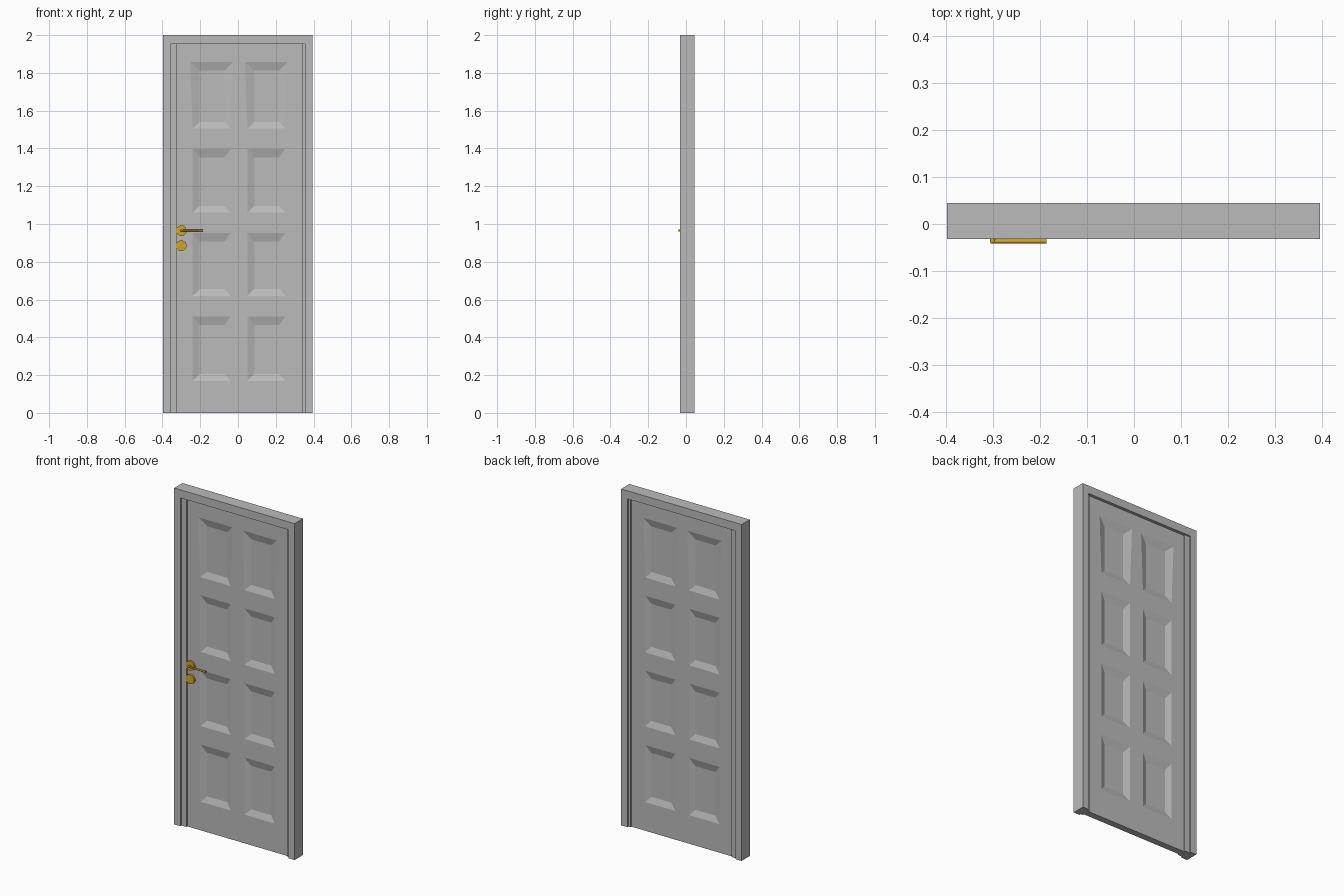
import bpy, bmesh
from math import pi
from mathutils import Matrix

if "Cube" in bpy.data.objects:
    bpy.data.objects.remove(bpy.data.objects["Cube"], do_unlink=True)


def material(name, rgb):
    m = bpy.data.materials.new(name)
    m.use_nodes = True
    m.diffuse_color = (*rgb, 1)
    m.node_tree.nodes["Principled BSDF"].inputs["Base Color"].default_value = (*rgb, 1)
    return m


grey = material("grey paint", (0.5, 0.5, 0.5))
brass = material("brass", (0.65, 0.37, 0.02))


def finish(name, bm, mat):
    bmesh.ops.recalc_face_normals(bm, faces=bm.faces)
    me = bpy.data.meshes.new(name)
    bm.to_mesh(me)
    bm.free()
    me.materials.append(mat)
    ob = bpy.data.objects.new(name, me)
    bpy.context.collection.objects.link(ob)
    return ob


def prism(name, outline, y0, y1, mat=grey):
    """Extrude an outline in the xz plane from y0 to y1."""
    bm = bmesh.new()
    face = bm.faces.new([bm.verts.new((x, y0, z)) for x, z in outline])
    out = bmesh.ops.extrude_face_region(bm, geom=[face])
    moved = [v for v in out["geom"] if isinstance(v, bmesh.types.BMVert)]
    bmesh.ops.translate(bm, verts=moved, vec=(0, y1 - y0, 0))
    return finish(name, bm, mat)


def rect(x0, x1, z0, z1):
    return [(x0, z0), (x1, z0), (x1, z1), (x0, z1)]


# Mitred frame and the door stops inside it
FRONT, BACK = -0.032, 0.045
L, LI, RI, R = -0.397, -0.357, 0.354, 0.395
HEAD = 1.952
prism("right_jamb", [(L, 0), (LI, 0), (LI, HEAD), (L, 2)], FRONT, BACK)
prism("left_jamb", [(RI, 0), (R, 0), (R, 2), (RI, HEAD)], FRONT, BACK)
prism("frame_head", [(L, 2), (LI, HEAD), (RI, HEAD), (R, 2)], FRONT, BACK)
DL, DR = -0.325, 0.339
prism("right_stop", rect(LI, DL, 0, HEAD), -0.021, 0.035)
prism("left_stop", rect(DR, RI, 0, HEAD), -0.021, 0.035)

# Door leaf: two panelled sheets joined around the rim
DOOR_FRONT, DOOR_BACK, SINK = -0.012, 0.027, 0.013
XS = [DL, -0.24, -0.04, 0.05, 0.25, DR]
ZS = [0, 0.17, 0.51, 0.62, 0.952, 1.06, 1.397, 1.505, 1.857, HEAD]


def sheet(bm, y, sink):
    def corner(i, j):
        # The top edge of the highest panels is a little wider
        flare = 0.013 if j == 8 and 0 < i < 5 else 0
        return bm.verts.new((XS[i] + (flare if i % 2 == 0 else -flare), y, ZS[j]))

    grid = [[corner(i, j) for j in range(len(ZS))] for i in range(len(XS))]
    for i in range(len(XS) - 1):
        for j in range(len(ZS) - 1):
            ring = [grid[i][j], grid[i + 1][j], grid[i + 1][j + 1], grid[i][j + 1]]
            if i % 2 == 0 or j % 2 == 0:
                bm.faces.new(ring)
                continue
            # Sunk panel with four sloping sides
            floor = rect(XS[i] + 0.037, XS[i + 1] - 0.032, ZS[j] + 0.036, ZS[j + 1] - 0.045)
            inner = [bm.verts.new((x, y + sink, z)) for x, z in floor]
            bm.faces.new(inner)
            for k in range(4):
                n = (k + 1) % 4
                bm.faces.new([ring[k], ring[n], inner[n], inner[k]])


bm = bmesh.new()
sheet(bm, DOOR_FRONT, SINK)
sheet(bm, DOOR_BACK, -SINK)
bmesh.ops.bridge_loops(bm, edges=[e for e in bm.edges if e.is_boundary])
finish("door_leaf", bm, grey)


# Brass fittings on the front
def rod(name, centre, r1, r2, length, axis):
    bm = bmesh.new()
    turn = Matrix.Rotation(pi / 2, 4, axis)
    bmesh.ops.create_cone(bm, cap_ends=True, segments=24, radius1=r1, radius2=r2,
                          depth=length, matrix=Matrix.Translation(centre) @ turn)
    ob = finish(name, bm, brass)
    bpy.ops.object.select_all(action="DESELECT")
    ob.select_set(True)
    bpy.context.view_layer.objects.active = ob
    bpy.ops.object.shade_smooth_by_angle()


HX, HZ, KZ = -0.3, 0.965, 0.885
rod("handle_rosette", (HX, -0.017, HZ), 0.028, 0.028, 0.012, "X")
rod("lock_rosette", (HX, -0.017, KZ), 0.028, 0.028, 0.012, "X")
rod("handle_stem", (HX, -0.028, HZ), 0.006, 0.006, 0.018, "X")
rod("handle_lever", (-0.245, -0.0365, HZ), 0.0045, 0.005, 0.119, "Y")
